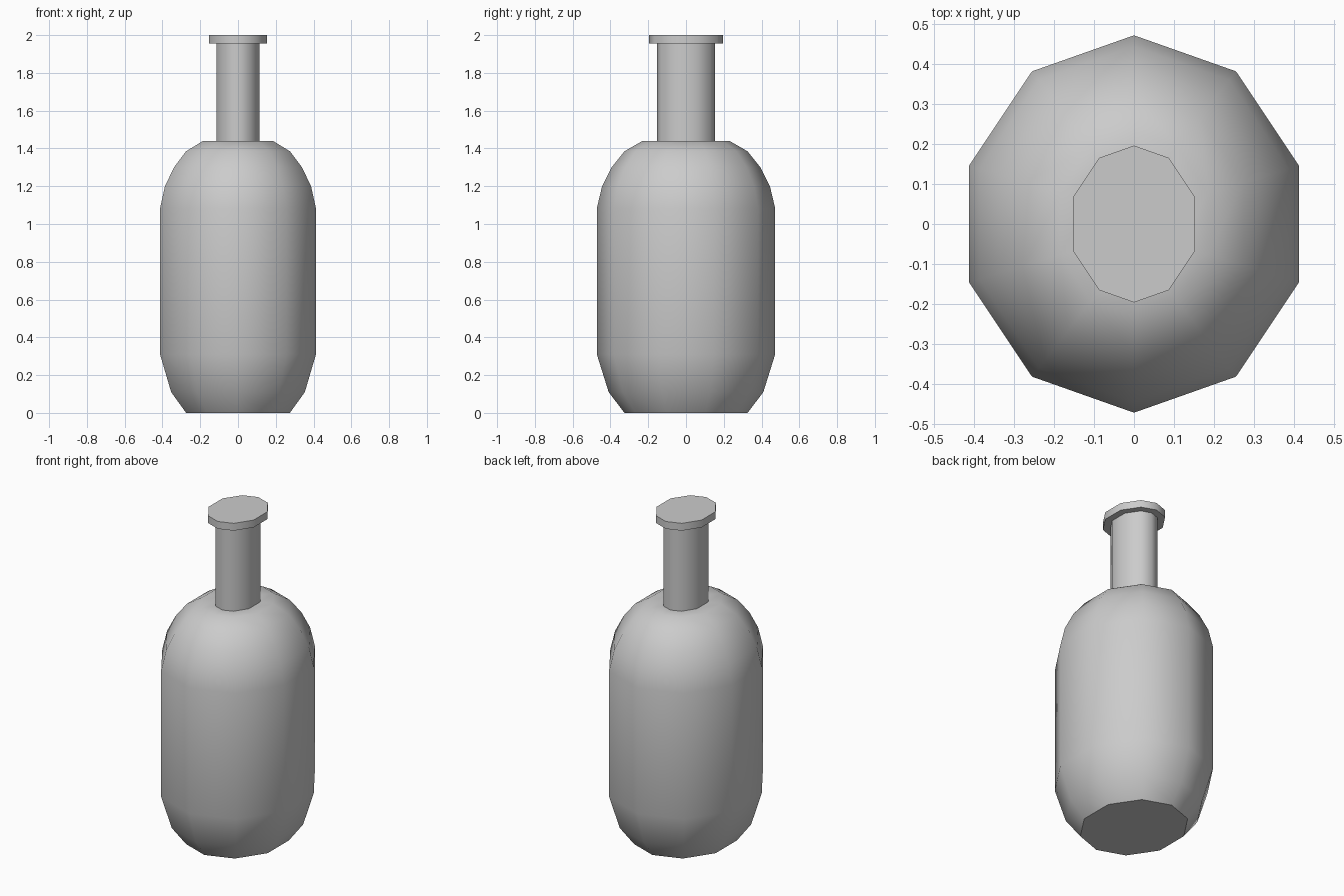
import bpy
import math

if "Cube" in bpy.data.objects:
    bpy.data.objects.remove(bpy.data.objects["Cube"], do_unlink=True)

# Plain grey
grey = bpy.data.materials.new("grey")
grey.use_nodes = True
colour = (0.6, 0.6, 0.6, 1)
grey.diffuse_color = colour
grey.node_tree.nodes["Principled BSDF"].inputs["Base Color"].default_value = colour

SIDES = 10
RX, RY = 0.434, 0.472
outline = [(RX * math.sin(math.tau * i / SIDES), RY * math.cos(math.tau * i / SIDES))
           for i in range(SIDES)]


def edge_normal(a, b):
    dx, dy = b[0] - a[0], b[1] - a[1]
    length = math.hypot(dx, dy)
    return -dy / length, dx / length


def ring(inset, z):
    """Oval ten-sided outline with every side moved in by the same distance."""
    points = []
    for i, p in enumerate(outline):
        n = edge_normal(outline[i - 1], p)
        m = edge_normal(p, outline[(i + 1) % SIDES])
        k = inset / (1 + n[0] * m[0] + n[1] * m[1])
        # Clockwise outline: these normals point outwards
        points.append((p[0] + (n[0] + m[0]) * k, p[1] + (n[1] + m[1]) * k, z))
    return points


def loft(name, profile, bottom=False, top=False):
    # Choose the sign so that a positive inset shrinks the outline
    sign = 1 if abs(ring(0.1, 0)[0][1]) < RY else -1
    verts = [v for inset, z in profile for v in ring(sign * inset, z)]
    faces = []
    for r in range(len(profile) - 1):
        for i in range(SIDES):
            a, b = r * SIDES + i, r * SIDES + (i + 1) % SIDES
            faces.append((a, a + SIDES, b + SIDES, b))
    if bottom:
        faces.append(tuple(range(SIDES)))
    if top:
        faces.append(tuple(reversed(range(len(verts) - SIDES, len(verts)))))
    mesh = bpy.data.meshes.new(name)
    mesh.from_pydata(verts, [], faces)
    mesh.materials.append(grey)
    obj = bpy.data.objects.new(name, mesh)
    bpy.context.collection.objects.link(obj)
    bpy.ops.object.select_all(action="DESELECT")
    obj.select_set(True)
    bpy.context.view_layer.objects.active = obj
    bpy.ops.object.shade_smooth_by_angle(angle=math.radians(45))
    return obj


NECK, LIP = 0.30, 0.26
SHOULDER_Z, LIP_Z = 1.44, 1.955

# Body: tapered foot, straight wall, rounded shoulder closing on the neck
loft("bottle_body", [(0.138, 0), (0.059, 0.11), (0, 0.31), (0, 1.083),
                     (0.026, 1.2), (0.074, 1.3), (0.138, 1.385),
                     (0.228, SHOULDER_Z), (NECK, SHOULDER_Z)], bottom=True)

# Straight neck
loft("bottle_neck", [(NECK, SHOULDER_Z), (NECK, LIP_Z)])

# Flat lip on top of the neck
loft("bottle_lip", [(NECK, LIP_Z), (LIP, LIP_Z), (LIP, 2)], top=True)
